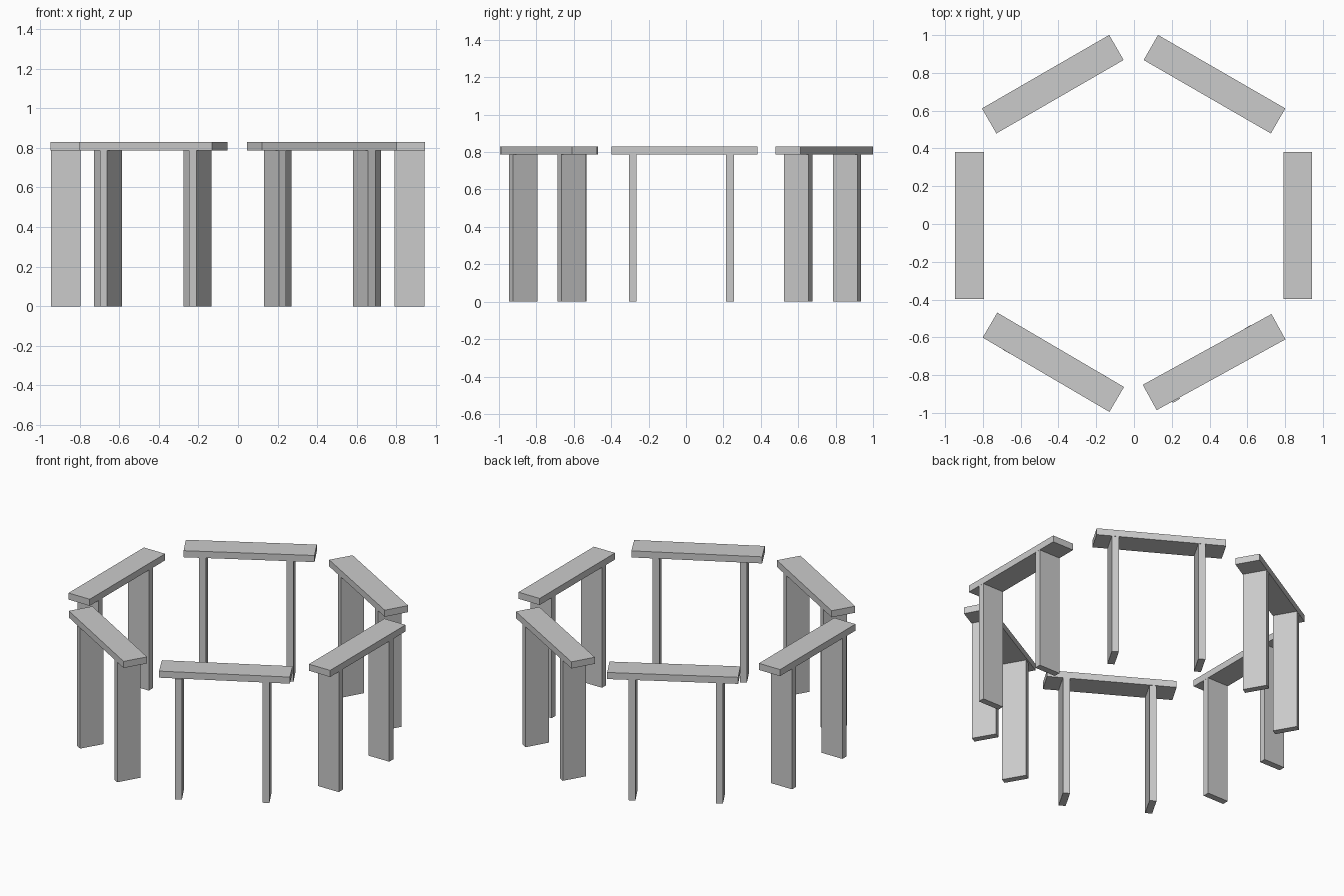
import bpy, bmesh
from math import radians, cos, sin
from mathutils import Matrix

if "Cube" in bpy.data.objects:
    bpy.data.objects.remove(bpy.data.objects["Cube"])

LEG_H, TOP = 0.787, 0.83
SPAN = 0.52  # distance between the two uprights of an arch


def block(name, size, centre, angle):
    """Box with the given size, turned around z."""
    mesh = bpy.data.meshes.new(name)
    bm = bmesh.new()
    bmesh.ops.create_cube(bm, size=1, matrix=Matrix.Diagonal((*size, 1)))
    bm.to_mesh(mesh)
    bm.free()
    obj = bpy.data.objects.new(name, mesh)
    obj.location = centre
    obj.rotation_euler.z = radians(angle)
    bpy.context.collection.objects.link(obj)


# name, lintel centre, lintel angle, midpoint between uprights, upright angle
ARCHES = [
    ("right", (0.867, -0.008), 90, (0.867, -0.025), 90),
    ("left", (-0.870, -0.008), 90, (-0.870, -0.025), 90),
    ("back_right", (0.426, 0.740), -30, (0.440, 0.731), -30),
    ("back_left", (-0.430, 0.740), 30, (-0.445, 0.731), 30),
    ("front_left", (-0.427, -0.732), -30.4, (-0.416, -0.739), -30),
    ("front_right", (0.424, -0.731), 28.8, (0.412, -0.741), 30),
]

for name, top, top_angle, mid, angle in ARCHES:
    # horizontal slab
    block(name + "_lintel", (0.778, 0.153, TOP - LEG_H),
          (*top, (TOP + LEG_H) / 2), top_angle)
    # pair of thin upright slabs
    a = radians(angle)
    for i, s in enumerate((-SPAN / 2, SPAN / 2), 1):
        block(f"{name}_upright_{i}", (0.042, 0.151, LEG_H),
              (mid[0] + s * cos(a), mid[1] + s * sin(a), LEG_H / 2), angle)
